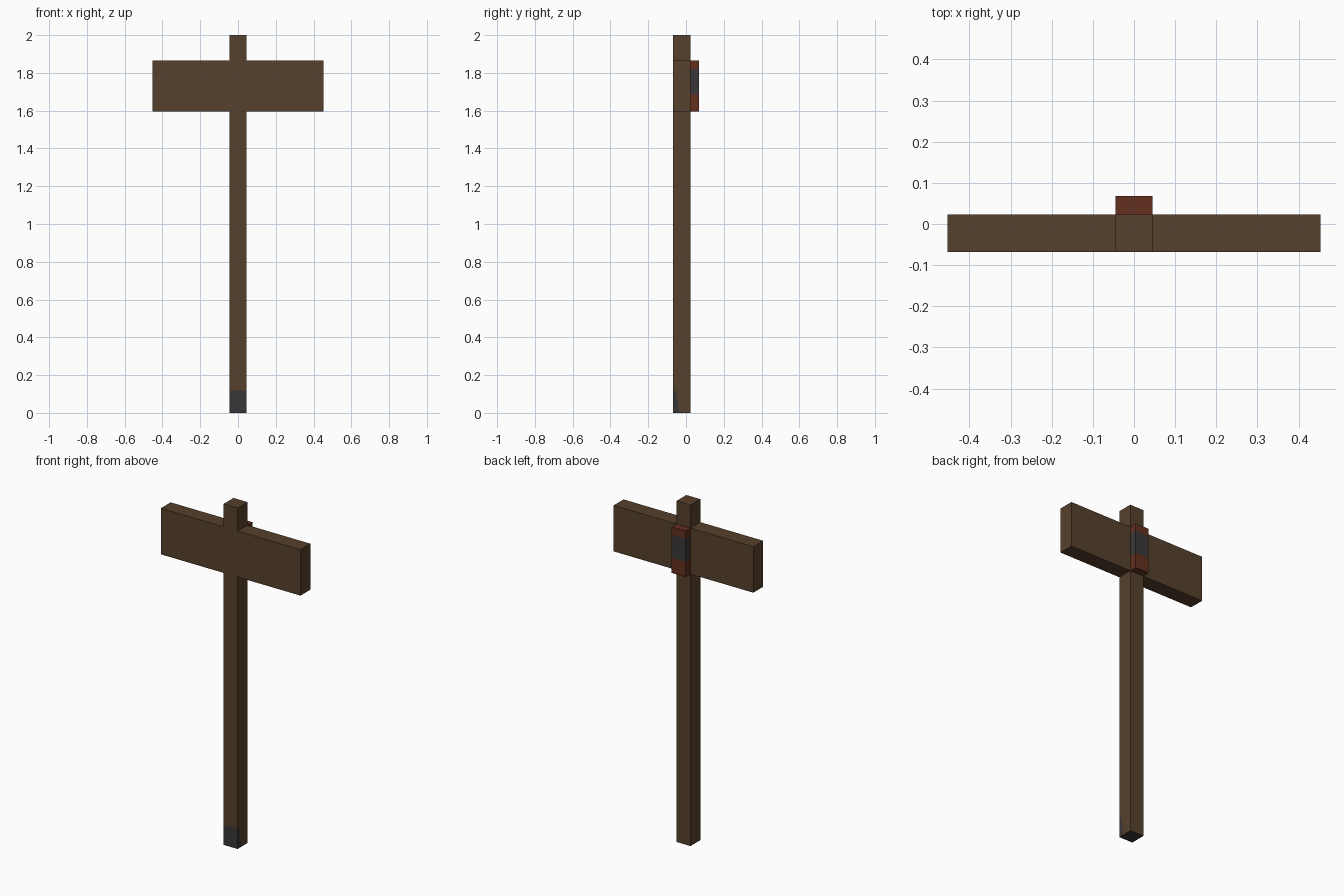
import bpy, bmesh
from mathutils import Vector

if "Cube" in bpy.data.objects:
    bpy.data.objects.remove(bpy.data.objects["Cube"])


def material(name, rgb):
    m = bpy.data.materials.new(name)
    m.diffuse_color = (*rgb, 1)
    m.use_nodes = True
    m.node_tree.nodes["Principled BSDF"].inputs["Base Color"].default_value = m.diffuse_color
    return m


WOOD = material("brown wood", (0.093, 0.052, 0.025))
RUST = material("rust red", (0.125, 0.030, 0.014))
DARK = material("dark grey", (0.042, 0.037, 0.038))

W, L = 0.045, 0.453            # half widths of post and board
Z0, Z1 = 1.595, 1.865          # board bottom and top
FRONT, MID, BACK = -0.068, 0.023, 0.068


def extrude_profile(points, y0, y1):
    """Closed x-z outline extruded along y."""
    bm = bmesh.new()
    face = bm.faces.new([bm.verts.new((x, y0, z)) for x, z in points])
    new = bmesh.ops.extrude_face_region(bm, geom=[face])["geom"]
    verts = [v for v in new if isinstance(v, bmesh.types.BMVert)]
    bmesh.ops.translate(bm, verts=verts, vec=(0, y1 - y0, 0))
    bmesh.ops.recalc_face_normals(bm, faces=bm.faces)
    return bm


def cut(bm, co, no):
    bmesh.ops.bisect_plane(bm, geom=bm.verts[:] + bm.edges[:] + bm.faces[:],
                           plane_co=co, plane_no=no)


def finish(bm, name, mats, is_dark):
    for f in bm.faces:
        f.material_index = int(is_dark(f.calc_center_median(), f.normal))
    me = bpy.data.meshes.new(name)
    bm.to_mesh(me)
    bm.free()
    for m in mats:
        me.materials.append(m)
    bpy.context.collection.objects.link(bpy.data.objects.new(name, me))


# Post and crossboard, one cross-shaped outline
half = [(W, 0), (W, Z0), (L, Z0), (L, Z1), (W, Z1), (W, 2)]
sign = extrude_profile(half + [(-x, z) for x, z in reversed(half)], FRONT, MID)

# Dark foot: full front, slanted patch on the right side, underside
slant_co, slant_no = Vector((0, -0.034, 0)), Vector((0, 1, 0.16))
cut(sign, (0, 0, 0.118), (0, 0, 1))
cut(sign, slant_co, slant_no)


def foot_dark(c, n):
    if c.z > 0.118:
        return False
    return n.y < -0.5 or n.z < -0.5 or (n.x > 0.5 and (c - slant_co).dot(slant_no) < 0)


finish(sign, "post_and_board", (WOOD, DARK), foot_dark)

# Rear bracket with a dark band around its middle
bracket = extrude_profile([(-W, Z0), (W, Z0), (W, Z1), (-W, Z1)], MID, BACK)
LOW, HIGH = 1.685, 1.82
for z in (LOW, HIGH):
    cut(bracket, (0, 0, z), (0, 0, 1))
finish(bracket, "rear_bracket", (RUST, DARK),
       lambda c, n: abs(n.z) < 0.5 and LOW < c.z < HIGH)
